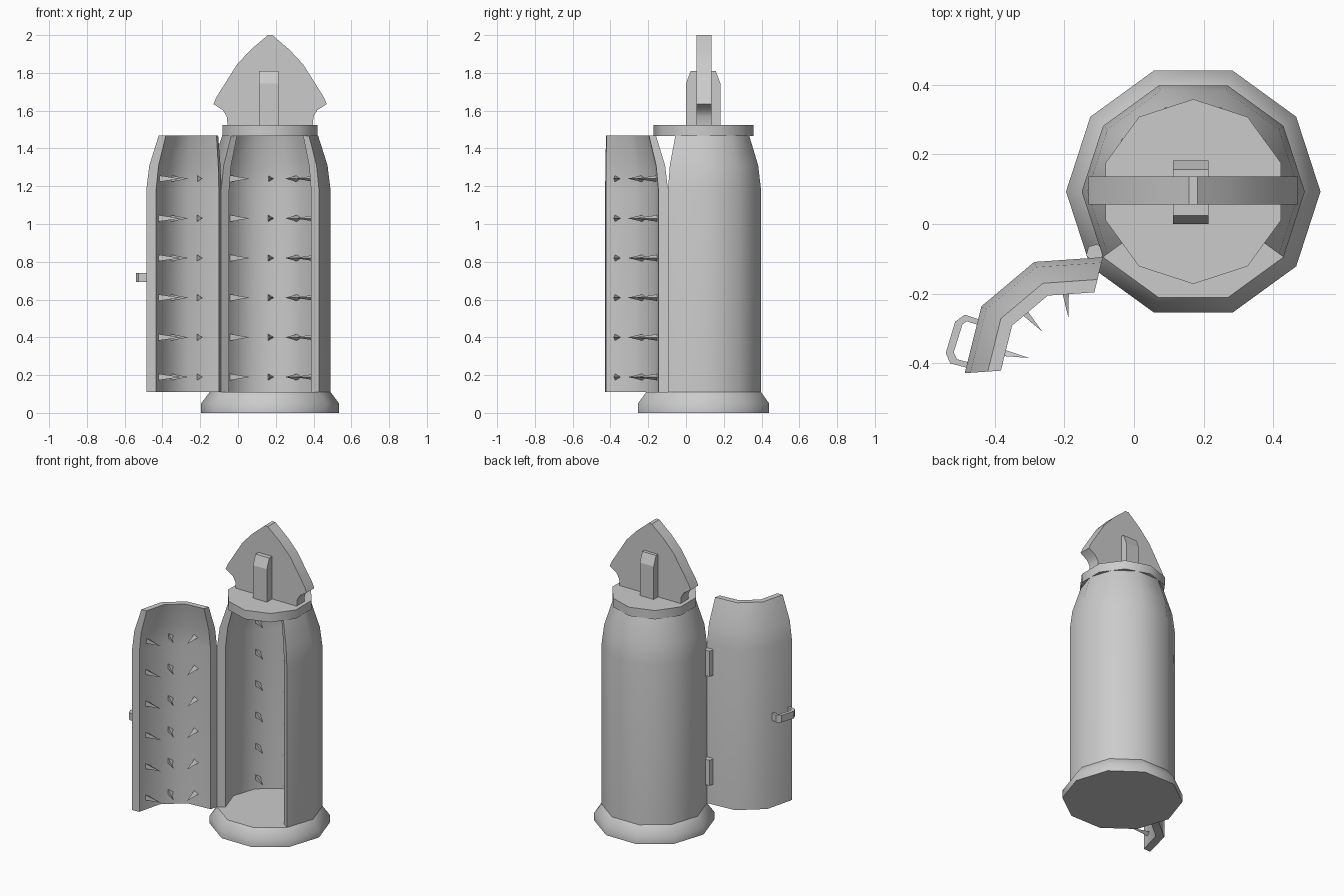
import bpy, bmesh, math
from mathutils import Matrix, Vector

cube = bpy.data.objects.get("Cube")
if cube:
    bpy.data.objects.remove(cube, do_unlink=True)

AXIS = Vector((0.17, 0.093, 0))          # centre line of the cabinet
SPIKE_HEIGHTS = [0.19 + 0.21 * i for i in range(6)]

iron = bpy.data.materials.new("grey_iron")
iron.use_nodes = True
iron.diffuse_color = (0.6, 0.6, 0.6, 1)
iron.node_tree.nodes["Principled BSDF"].inputs["Base Color"].default_value = (0.6, 0.6, 0.6, 1)


def polar(r, deg, z=0.0):
    a = math.radians(deg)
    return Vector((r * math.cos(a), r * math.sin(a), z))


def finish(name, bm, matrix=None, smooth=False):
    if matrix:
        bm.transform(matrix)
    bmesh.ops.recalc_face_normals(bm, faces=bm.faces)
    mesh = bpy.data.meshes.new(name)
    bm.to_mesh(mesh)
    bm.free()
    mesh.materials.append(iron)
    ob = bpy.data.objects.new(name, mesh)
    bpy.context.collection.objects.link(ob)
    if smooth:
        bpy.ops.object.select_all(action='DESELECT')
        ob.select_set(True)
        bpy.context.view_layer.objects.active = ob
        bpy.ops.object.shade_smooth_by_angle(angle=math.radians(40))
    return ob


def bridge(bm, loops, closed):
    """Join successive vertex loops, then cap both ends."""
    n = len(loops[0])
    for a, b in zip(loops, loops[1:]):
        for i in range(n):
            j = (i + 1) % n
            bm.faces.new((a[i], a[j], b[j], b[i]))
    if closed:
        bm.faces.new(loops[0])
        bm.faces.new(loops[-1])


def stack(name, profile, sides, turn, place, smooth=True):
    """Solid made of regular polygons at (radius, height)."""
    bm = bmesh.new()
    loops = [[bm.verts.new(polar(r, turn + 360 * i / sides, z)) for i in range(sides)]
             for r, z in profile]
    bridge(bm, loops, True)
    return finish(name, bm, Matrix.Translation(place), smooth)


def shell(name, angles, matrix):
    """Thick curved wall swept round the axis."""
    outer = [(0.32, 0.11), (0.32, 1.18), (0.304, 1.31), (0.254, 1.468)]
    inner = [(0.268, 0.11), (0.268, 1.18), (0.255, 1.31), (0.216, 1.468)]
    section = outer + inner[::-1]
    bm = bmesh.new()
    loops = [[bm.verts.new(polar(r, a, z)) for r, z in section] for a in angles]
    bridge(bm, loops, True)
    return finish(name, bm, matrix, True)


def spikes(name, angles, matrix):
    """Columns of three-sided spikes pointing at the axis."""
    bm = bmesh.new()
    for a in angles:
        side = polar(1, a - 90)
        for z in SPIKE_HEIGHTS:
            root = polar(0.262, a, z)
            base = []
            for k in range(3):
                t = math.tau * k / 3
                base.append(bm.verts.new(root + 0.021 * (side * math.cos(t) + Vector((0, 0, math.sin(t))))))
            tip = bm.verts.new(polar(0.137, a, z))
            bm.faces.new(base)
            for k in range(3):
                bm.faces.new((base[k], base[(k + 1) % 3], tip))
    return finish(name, bm, matrix)


def prism(name, points, depth, smooth=False):
    """Extrude a flat outline of 3D points along a vector."""
    bm = bmesh.new()
    front = [bm.verts.new(p) for p in points]
    back = [bm.verts.new(Vector(p) + Vector(depth)) for p in points]
    bridge(bm, [front, back], True)
    return finish(name, bm, None, smooth)


# Base and lid
stack("base", [(0.365, 0), (0.365, 0.05), (0.32, 0.11)], 10, 0, AXIS)
stack("lid", [(0.265, 1.466), (0.265, 1.525)], 10, 18, AXIS)

# Body wall, open at the front, and the door swung out on its hinge
place = Matrix.Translation(AXIS)
shell("body_wall", range(-36, 217, 36), place)
spikes("body_spikes", [18, 54, 90, 142], place)

pin = polar(0.32, 216)
swing = (place @ Matrix.Translation(pin) @ Matrix.Rotation(math.radians(-140), 4, 'Z')
         @ Matrix.Translation(-pin))
shell("door", range(216, 325, 36), swing)
spikes("door_spikes", [239, 275, 311], swing)

# Hinges
for label, z in (("lower", 0.25), ("upper", 0.98)):
    stack(label + "_hinge", [(0.026, z), (0.026, z + 0.17)], 6, 15, Vector((-0.112, -0.083, 0)))

# Door handle: a bent flat bar
handle = [(-0.44, -0.275), (-0.485, -0.26), (-0.513, -0.28), (-0.54, -0.37), (-0.527, -0.4),
          (-0.48, -0.412), (-0.478, -0.396), (-0.507, -0.388), (-0.517, -0.368),
          (-0.492, -0.288), (-0.48, -0.279), (-0.446, -0.29)]
prism("door_handle", [(x, y, 0.693) for x, y in handle], (0, 0, 0.048))

# Pointed crest plate, mirrored about the axis
half = [(0.225, 1.52), (0.23, 1.57), (0.25, 1.603), (0.3, 1.635), (0.285, 1.67),
        (0.175, 1.845), (0.1, 1.925), (0.035, 1.98), (0.012, 2.0)]
outline = half + [(-x, z) for x, z in reversed(half)]
prism("crest", [(AXIS.x + x, 0.056, z) for x, z in outline], (0, 0.08, 0), True)

# Bevelled block through the crest
block = [(0, 1.52), (0, 1.745), (0.025, 1.81), (0.157, 1.81), (0.182, 1.745), (0.182, 1.52)]
prism("crest_block", [(0.112, y, z) for y, z in block], (0.102, 0, 0))
